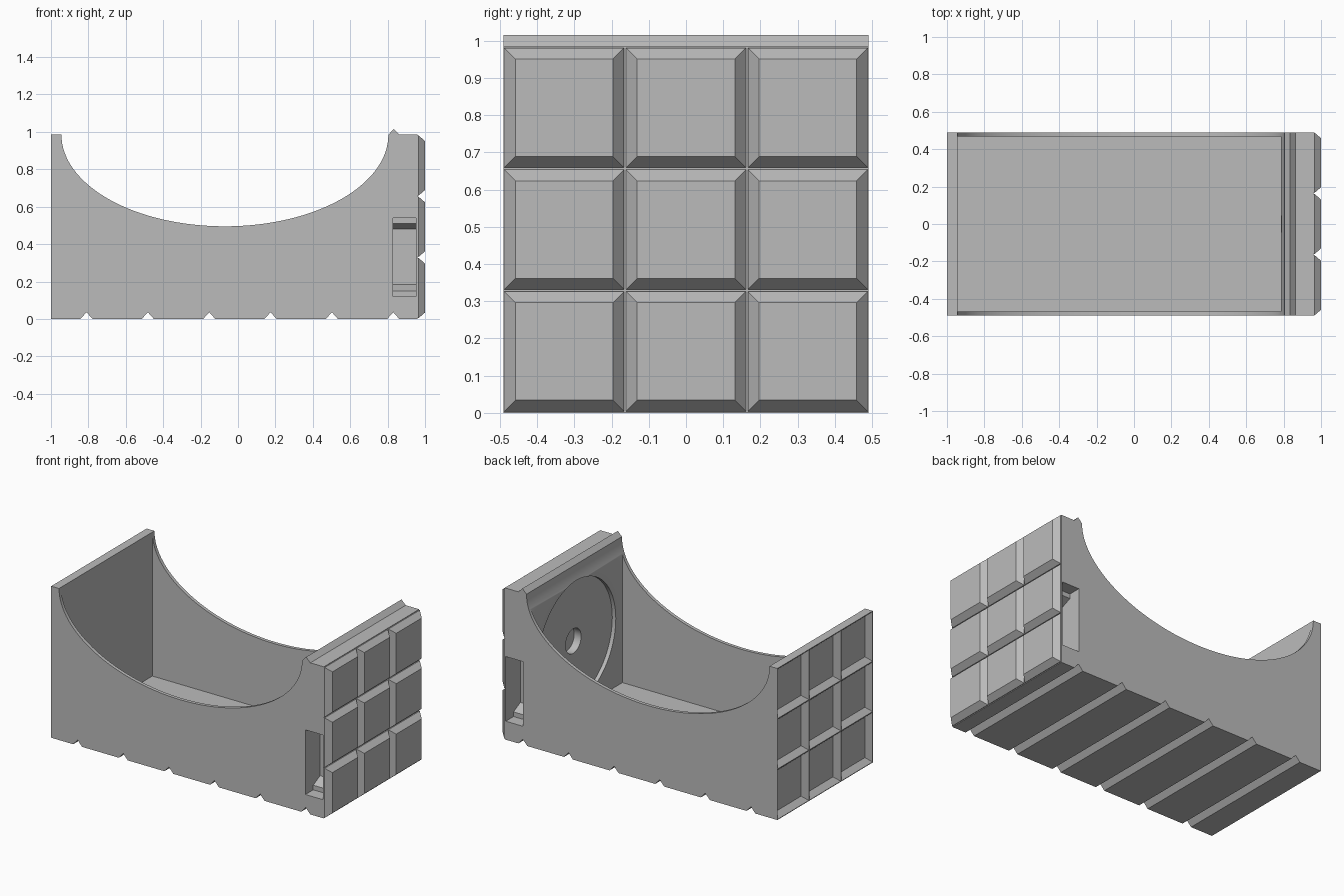
import bpy, bmesh, math

cube = bpy.data.objects.get("Cube")
if cube:
    bpy.data.objects.remove(cube, do_unlink=True)

grey = bpy.data.materials.new("plain_grey")
grey.use_nodes = True
colour = (0.5, 0.5, 0.5, 1)
grey.diffuse_color = colour
grey.node_tree.nodes["Principled BSDF"].inputs["Base Color"].default_value = colour

HALF_Y, TOP = 0.49, 0.985
MID = TOP / 2
PITCH = 0.3275


def loft(bm, rings):
    """Closed solid through rings of equal point count."""
    loops = [[bm.verts.new(p) for p in ring] for ring in rings]
    n = len(loops[0])
    for a, b in zip(loops, loops[1:]):
        for i in range(n):
            j = (i + 1) % n
            bm.faces.new((a[i], a[j], b[j], b[i]))
    bm.faces.new(loops[0])
    bm.faces.new(loops[-1][::-1])


def make(name, solids):
    bm = bmesh.new()
    for rings in solids:
        loft(bm, rings)
    bmesh.ops.recalc_face_normals(bm, faces=bm.faces)
    mesh = bpy.data.meshes.new(name)
    bm.to_mesh(mesh)
    bm.free()
    mesh.materials.append(grey)
    obj = bpy.data.objects.new(name, mesh)
    bpy.context.collection.objects.link(obj)
    return obj


def rect_x(x, y, z, h):
    return [(x, y + a * h, z + b * h) for a, b in ((-1, -1), (1, -1), (1, 1), (-1, 1))]


def rect_y(x0, x1, y, z0, z1):
    return [(x0, y, z0), (x1, y, z0), (x1, y, z1), (x0, y, z1)]


def disc_x(x, r, n=64):
    return [(x, r * math.cos(t * math.tau / n), MID + r * math.sin(t * math.tau / n))
            for t in range(n)]


def cut(target, cutter):
    cutter.hide_render = True
    mod = target.modifiers.new(cutter.name, "BOOLEAN")
    mod.operation, mod.solver, mod.object = "DIFFERENCE", "EXACT", cutter
    bpy.ops.object.select_all(action="DESELECT")
    bpy.context.view_layer.objects.active = target
    target.select_set(True)
    bpy.ops.object.modifier_apply(modifier=mod.name)
    bpy.data.objects.remove(cutter, do_unlink=True)


# Side profile: grooved base, stacking ridge on top, elliptical dip
profile = [(-1, 0)]
for i in range(6):
    x = -0.81 + i * 0.328
    profile += [(x - 0.032, 0), (x, 0.036), (x + 0.032, 0)]
profile += [(0.96, 0), (0.96, TOP), (0.863, TOP), (0.833, 1.015), (0.804, TOP)]
steps = 64
for i in range(1, steps + 1):
    t = math.pi * i / steps
    profile.append((-0.07 + 0.874 * math.cos(t), TOP - 0.49 * math.sin(t)))
profile.append((-1, TOP))
body = make("tray_body", [[[(x, y, z) for x, z in profile] for y in (-HALF_Y, HALF_Y)]])

# Hollow inside
cut(body, make("cavity_cutter", [[rect_y(-0.9435, 0.785, y, 0.05, 1.2) for y in (-0.468, 0.468)]]))

# Round pocket and small hole in the thick end wall
cut(body, make("pocket_cutter", [[disc_x(0.7, 0.4), disc_x(0.81, 0.4)]]))
cut(body, make("hole_cutter", [[disc_x(0.75, 0.08, 32), disc_x(0.86, 0.08, 32)]]))

# Stepped, tapering slots in both long sides
for s in (-1, 1):
    cut(body, make("slot_cutter", [[rect_y(0.828, 0.953, s * y, 0.12, 0.54) for y in (0.6, 0.41)]]))
    cut(body, make("slot_taper_cutter", [[rect_y(0.828, 0.953, s * 0.45, 0.15, 0.51),
                                          rect_y(0.828, 0.953, s * 0.41, 0.15, 0.51),
                                          rect_y(0.828, 0.953, s * 0.34, 0.185, 0.48)]]))

# Three by three sockets on one end, matching studs on the other
cells = [(i * PITCH, MID + j * PITCH) for i in (-1, 0, 1) for j in (-1, 0, 1)]
cut(body, make("socket_cutter", [[rect_x(-1.001, y, z, 0.162), rect_x(-0.965, y, z, 0.131)]
                                 for y, z in cells]))
make("end_studs", [[rect_x(0.959, y, z, 0.161), rect_x(0.965, y, z, 0.161), rect_x(1.0, y, z, 0.131)]
                   for y, z in cells])

# Smooth curved surfaces, keep edges crisp
bpy.ops.object.select_all(action="DESELECT")
body.select_set(True)
bpy.context.view_layer.objects.active = body
bpy.ops.object.shade_smooth_by_angle(angle=math.radians(25))
